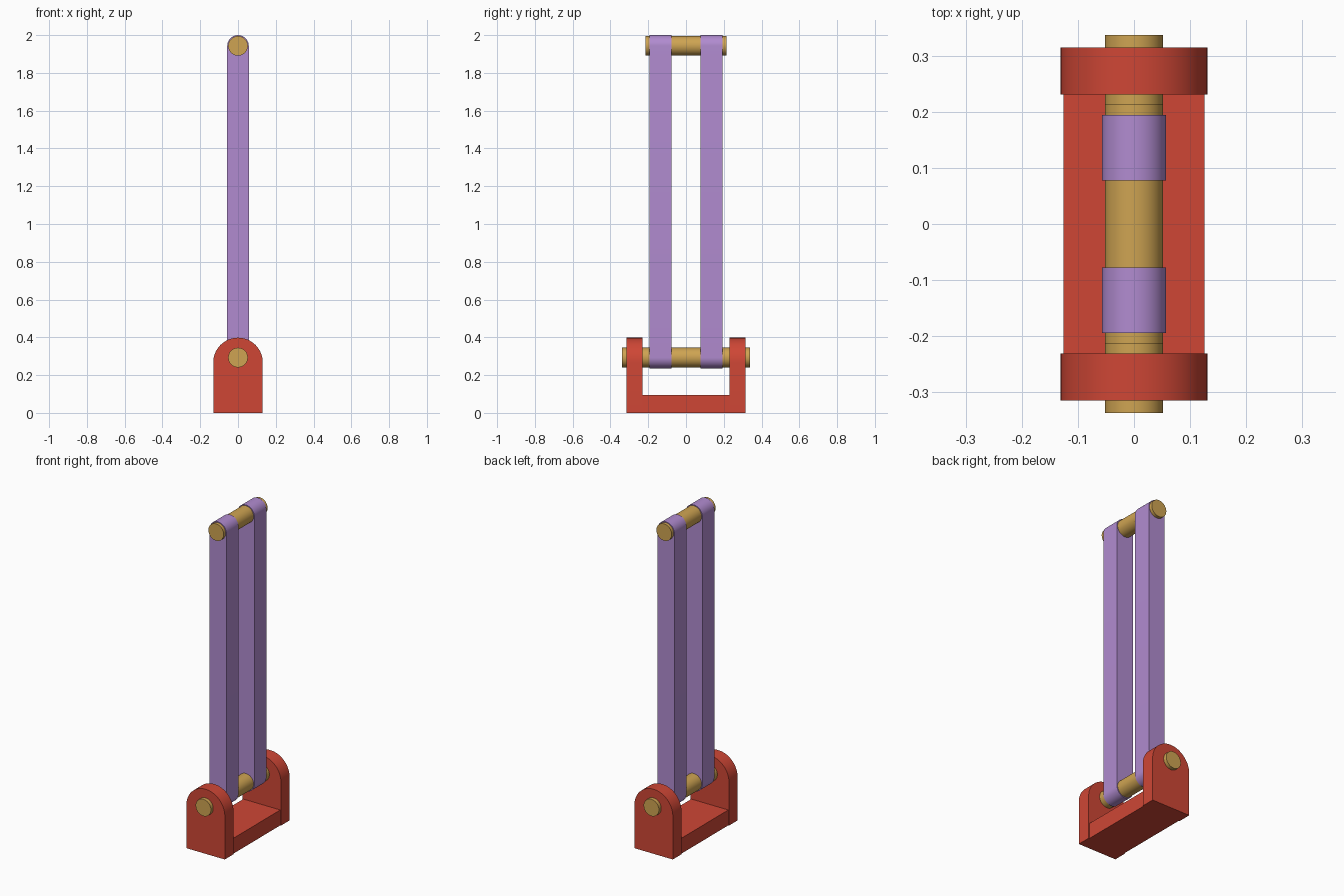
import bpy, bmesh, math

if "Cube" in bpy.data.objects:
    bpy.data.objects.remove(bpy.data.objects["Cube"])


def material(name, color):
    m = bpy.data.materials.new(name)
    m.diffuse_color = (*color, 1)
    m.use_nodes = True
    m.node_tree.nodes["Principled BSDF"].inputs["Base Color"].default_value = m.diffuse_color
    return m


RED = material("red_paint", (0.62, 0.062, 0.036))
PURPLE = material("purple_paint", (0.44, 0.26, 0.63))
BRASS = material("brass", (0.62, 0.37, 0.085))


def extrude_y(name, profile, y0, y1, mat):
    """Extrude an (x, z) outline from y0 to y1."""
    bm = bmesh.new()
    face = bm.faces.new([bm.verts.new((x, y0, z)) for x, z in profile])
    ext = bmesh.ops.extrude_face_region(bm, geom=[face])
    verts = [g for g in ext["geom"] if isinstance(g, bmesh.types.BMVert)]
    bmesh.ops.translate(bm, verts=verts, vec=(0, y1 - y0, 0))
    bmesh.ops.recalc_face_normals(bm, faces=bm.faces)
    mesh = bpy.data.meshes.new(name)
    bm.to_mesh(mesh)
    bm.free()
    mesh.materials.append(mat)
    ob = bpy.data.objects.new(name, mesh)
    bpy.context.collection.objects.link(ob)
    bpy.ops.object.select_all(action="DESELECT")
    ob.select_set(True)
    bpy.context.view_layer.objects.active = ob
    bpy.ops.object.shade_smooth_by_angle(angle=math.radians(30))
    return ob


def arc(r, zc, start, end, n=32):
    return [(r * math.cos(math.radians(start + (end - start) * i / n)),
             zc + r * math.sin(math.radians(start + (end - start) * i / n)))
            for i in range(n + 1)]


LOW, HIGH = 0.293, 1.943      # pin heights
PIN_R, LINK_R, CHEEK_R = 0.052, 0.057, 0.131

cheek = [(-CHEEK_R, 0), (CHEEK_R, 0)] + arc(CHEEK_R, 0.267, 0, 180)
link = arc(LINK_R, HIGH, 0, 180) + arc(LINK_R, LOW, 180, 360)

# Bracket floor
extrude_y("bracket_base", [(-0.126, 0), (0.126, 0), (0.126, 0.095), (-0.126, 0.095)],
          -0.2315, 0.2315, RED)

# Bracket cheeks and link bars, one on each side
for side, s in (("front", -1), ("back", 1)):
    extrude_y(side + "_bracket_cheek", cheek, s * 0.2315, s * 0.3155, RED)
    extrude_y(side + "_link_bar", link, s * 0.0775, s * 0.1945, PURPLE)

# Pins
for name, z, half in (("lower_pin", LOW, 0.338), ("upper_pin", HIGH, 0.214)):
    extrude_y(name, arc(PIN_R, z, 0, 360, 48)[:-1], -half, half, BRASS)
